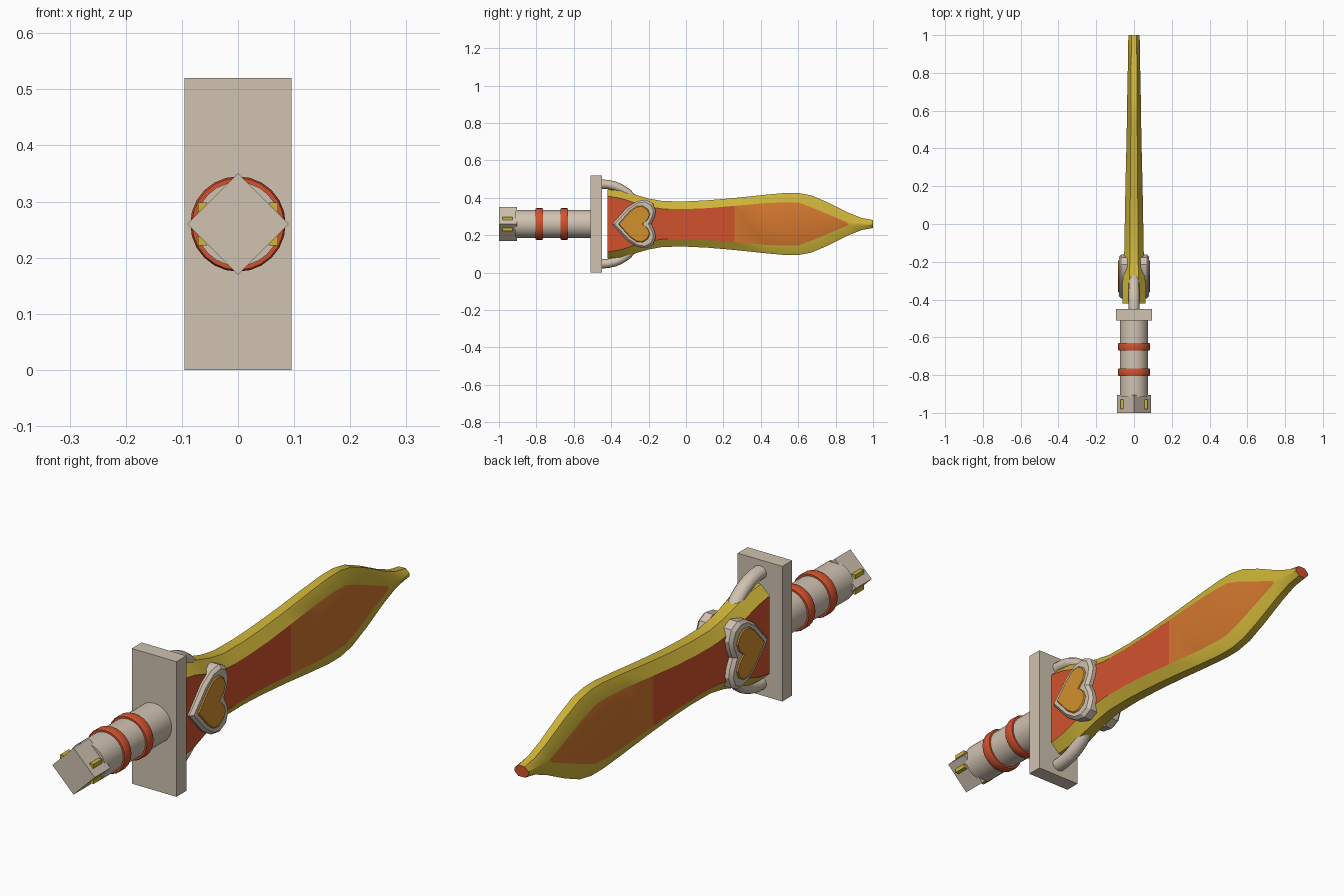
import bpy, bmesh, math
from mathutils import Vector, Matrix

if "Cube" in bpy.data.objects:
    bpy.data.objects.remove(bpy.data.objects["Cube"])

ZC = 0.26  # height of the sword's long axis


def mat(name, col):
    m = bpy.data.materials.new(name)
    m.diffuse_color = (*col, 1)
    m.use_nodes = True
    m.node_tree.nodes["Principled BSDF"].inputs["Base Color"].default_value = m.diffuse_color
    return m


STONE = mat("pale stone", (0.63, 0.54, 0.44))
RED = mat("red", (0.64, 0.085, 0.027))
ORANGE = mat("orange", (0.65, 0.185, 0.027))
AMBER = mat("amber", (0.64, 0.28, 0.027))
GOLD = mat("gold", (0.62, 0.46, 0.04))


def finish(name, bm, mats, angle=35):
    bmesh.ops.recalc_face_normals(bm, faces=bm.faces[:])
    me = bpy.data.meshes.new(name)
    bm.to_mesh(me)
    bm.free()
    for m in mats:
        me.materials.append(m)
    ob = bpy.data.objects.new(name, me)
    bpy.context.collection.objects.link(ob)
    bpy.ops.object.select_all(action='DESELECT')
    ob.select_set(True)
    bpy.context.view_layer.objects.active = ob
    bpy.ops.object.shade_smooth_by_angle(angle=math.radians(angle))
    return ob


def box(name, centre, size, m, roll=0.0):
    bm = bmesh.new()
    bmesh.ops.create_cube(bm, size=1)
    bm.transform(Matrix.Translation(centre) @ Matrix.Rotation(roll, 4, 'Y')
                 @ Matrix.Diagonal((*size, 1)))
    return finish(name, bm, [m])


def loft(bm, rings):
    """Skin closed rings of points, with caps."""
    vs = [[bm.verts.new(p) for p in r] for r in rings]
    n = len(vs[0])
    for a, b in zip(vs, vs[1:]):
        for i in range(n):
            bm.faces.new((a[i], a[(i + 1) % n], b[(i + 1) % n], b[i]))
    bm.faces.new(vs[0])
    bm.faces.new(vs[-1])


def lathe(name, profile, m, n=24):
    """Profile of (y, radius) turned about the sword's axis."""
    bm = bmesh.new()
    loft(bm, [[(r * math.cos(math.tau * i / n), y, ZC + r * math.sin(math.tau * i / n))
               for i in range(n)] for y, r in profile])
    return finish(name, bm, [m])


# Grip, rings, guard and diamond pommel
lathe("grip", [(-0.915, 0.075), (-0.48, 0.075)], STONE)
for i, y in enumerate((-0.785, -0.65)):
    lathe(f"grip_ring_{i}", [(y - 0.02, 0.074), (y - 0.02, 0.082), (y - 0.013, 0.085),
                             (y + 0.013, 0.085), (y + 0.02, 0.082), (y + 0.02, 0.074)], RED)
box("guard", (0, -0.48, ZC), (0.19, 0.06, 0.52), STONE)
side = 0.09 * math.sqrt(2)
box("pommel", (0, -0.952, ZC), (side, 0.096, side), STONE, math.pi / 4)
for sx in (-1, 1):
    for sz in (-1, 1):
        box("pommel_stud", (sx * 0.063, -0.954, ZC + sz * 0.03), (0.016, 0.052, 0.016), GOLD)

# Blade rows: y, half height, panel half height, half thickness
rows = [(-0.42, 0.185, 0.150, 0.062), (-0.35, 0.178, 0.138, 0.061), (-0.28, 0.160, 0.115, 0.059),
        (-0.20, 0.136, 0.092, 0.053), (-0.12, 0.122, 0.080, 0.051), (0.00, 0.121, 0.080, 0.049),
        (0.12, 0.127, 0.085, 0.047), (0.26, 0.139, 0.097, 0.044), (0.42, 0.156, 0.111, 0.040),
        (0.53, 0.166, 0.116, 0.038), (0.60, 0.166, 0.114, 0.037), (0.67, 0.153, 0.090, 0.036),
        (0.76, 0.115, 0.052, 0.034), (0.87, 0.060, 0.006, 0.032), (0.94, 0.032, 0.006, 0.031),
        (1.00, 0.021, 0.006, 0.030)]
bm = bmesh.new()
rings = []
for y, h, p, t in rows:
    e = 0.014 + (t - 0.03) * 0.35
    rings.append([(x, y, ZC + z) for x, z in
                  ((e, h), (t, p), (t, -p), (e, -h), (-e, -h), (-t, -p), (-t, p), (-e, h))])
loft(bm, rings)
bm.normal_update()
for f in bm.faces:
    c = f.calc_center_median()
    spread = max(abs(v.co.z - ZC) / max(abs(v.co.x), 1e-4) for v in f.verts)
    xs = [v.co.x for v in f.verts]
    ys = [v.co.y for v in f.verts]
    if max(ys) - min(ys) < 0.001:                     # end caps
        f.material_index = 1
    elif abs(c.z - ZC) < 0.001 and abs(c.x) > 0.02 and c.y < 0.87:   # side panels
        f.material_index = 1 if c.y < 0.26 else 2
finish("blade", bm, [GOLD, RED, ORANGE], 25)

# Curved prongs from the guard onto the blade's edges
path = [(-0.46, 0.213), (-0.42, 0.212), (-0.38, 0.203), (-0.345, 0.187),
        (-0.315, 0.166), (-0.29, 0.140)]
for s, name in ((1, "upper_prong"), (-1, "lower_prong")):
    bm = bmesh.new()
    rings = []
    for i, (y, z) in enumerate(path):
        a, b = path[max(i - 1, 0)], path[min(i + 1, len(path) - 1)]
        d = Vector((b[0] - a[0], b[1] - a[1])).normalized()
        rings.append([(0.028 * math.cos(q), y - d.y * 0.025 * math.sin(q),
                       ZC + s * (z + d.x * 0.025 * math.sin(q)))
                      for q in (math.tau * k / 14 for k in range(14))])
    loft(bm, rings)
    finish(name, bm, [STONE], 40)


# Heart emblems on both flats: upper halves of the outlines, mirrored in z
def outline(half):
    return half + [(y, -z) for y, z in reversed(half) if z > 0]


def mirrored(half):
    return half + [(y, -z) for y, z in half[-2:0:-1]]


rim_out = mirrored([(-0.395, 0), (-0.315, 0.088), (-0.262, 0.122), (-0.215, 0.130),
                    (-0.178, 0.112), (-0.162, 0.070), (-0.168, 0.038), (-0.186, 0)])
rim_top = mirrored([(-0.382, 0), (-0.308, 0.080), (-0.260, 0.112), (-0.220, 0.118),
                    (-0.188, 0.102), (-0.174, 0.068), (-0.180, 0.040), (-0.200, 0)])
gem = mirrored([(-0.362, 0), (-0.300, 0.070), (-0.264, 0.096), (-0.232, 0.098),
                (-0.204, 0.080), (-0.192, 0.052), (-0.204, 0.024), (-0.232, 0)])
for s, side_name in ((1, "right"), (-1, "left")):
    def ring(pts, x):
        return [(s * x, y, ZC + z) for y, z in pts]
    bm = bmesh.new()
    loft(bm, [ring(rim_out, 0.035), ring(rim_out, 0.068), ring(rim_top, 0.080),
              ring(gem, 0.080), ring(gem, 0.072)])
    finish(f"heart_rim_{side_name}", bm, [STONE], 25)
    bm = bmesh.new()
    inner = [(-0.27 + (y + 0.27) * 0.95, z * 0.95) for y, z in gem]
    loft(bm, [ring(gem, 0.070), ring(gem, 0.081), ring(inner, 0.085)])
    finish(f"heart_gem_{side_name}", bm, [AMBER], 25)
